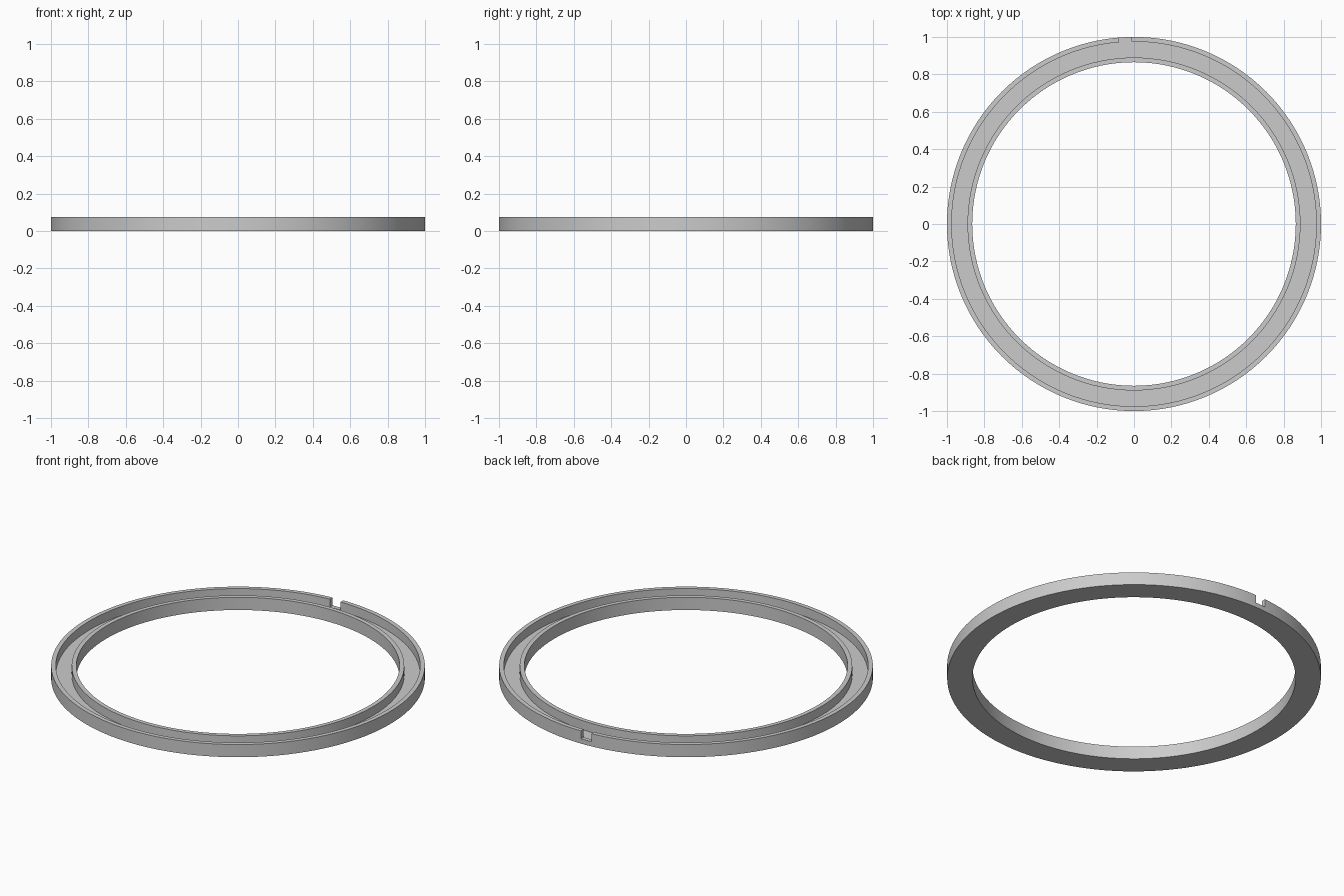
import bpy
import bmesh
from math import pi, radians
from mathutils import Matrix, Vector

SEGMENTS = 128
HEIGHT = 0.075
FLOOR = 0.022
OUTER, INNER, WALL = 1.0, 0.865, 0.025

if "Cube" in bpy.data.objects:
    bpy.data.objects.remove(bpy.data.objects["Cube"])

grey = bpy.data.materials.new("plain_grey")
grey.use_nodes = True
grey.diffuse_color = (0.6, 0.6, 0.6, 1)
grey.node_tree.nodes["Principled BSDF"].inputs["Base Color"].default_value = grey.diffuse_color


def make_object(name, bm):
    bmesh.ops.recalc_face_normals(bm, faces=bm.faces)
    mesh = bpy.data.meshes.new(name)
    bm.to_mesh(mesh)
    bm.free()
    mesh.materials.append(grey)
    obj = bpy.data.objects.new(name, mesh)
    bpy.context.collection.objects.link(obj)
    return obj


# Channel ring: a U-shaped section spun about z
section = [(INNER, 0), (OUTER, 0), (OUTER, HEIGHT), (OUTER - WALL, HEIGHT),
           (OUTER - WALL, FLOOR), (INNER + WALL, FLOOR), (INNER + WALL, HEIGHT), (INNER, HEIGHT)]
bm = bmesh.new()
verts = [bm.verts.new((r, 0, z)) for r, z in section]
edges = [bm.edges.new((a, b)) for a, b in zip(verts, verts[1:] + verts[:1])]
bmesh.ops.spin(bm, geom=verts + edges, cent=(0, 0, 0), axis=(0, 0, 1),
               angle=2 * pi, steps=SEGMENTS, use_duplicate=False)
bmesh.ops.remove_doubles(bm, verts=bm.verts, dist=1e-4)
ring = make_object("channel_ring", bm)

# Notch through the outer wall at the back
bm = bmesh.new()
bmesh.ops.create_cube(bm, size=1, matrix=Matrix.LocRotScale(
    Vector((-0.046, 0.99, 0.078)), None, Vector((0.066, 0.08, 0.1))))
cutter = make_object("notch_cutter", bm)
cutter.hide_render = True
cutter.hide_viewport = True
cutter.display_type = 'WIRE'

notch = ring.modifiers.new("notch", 'BOOLEAN')
notch.operation = 'DIFFERENCE'
notch.solver = 'EXACT'
notch.object = cutter

# Apply the cut, then smooth the round walls and keep the rims sharp
bpy.ops.object.select_all(action='DESELECT')
bpy.context.view_layer.objects.active = ring
ring.select_set(True)
bpy.ops.object.modifier_apply(modifier=notch.name)
bpy.data.objects.remove(cutter)
bpy.ops.object.shade_smooth_by_angle(angle=radians(30))
